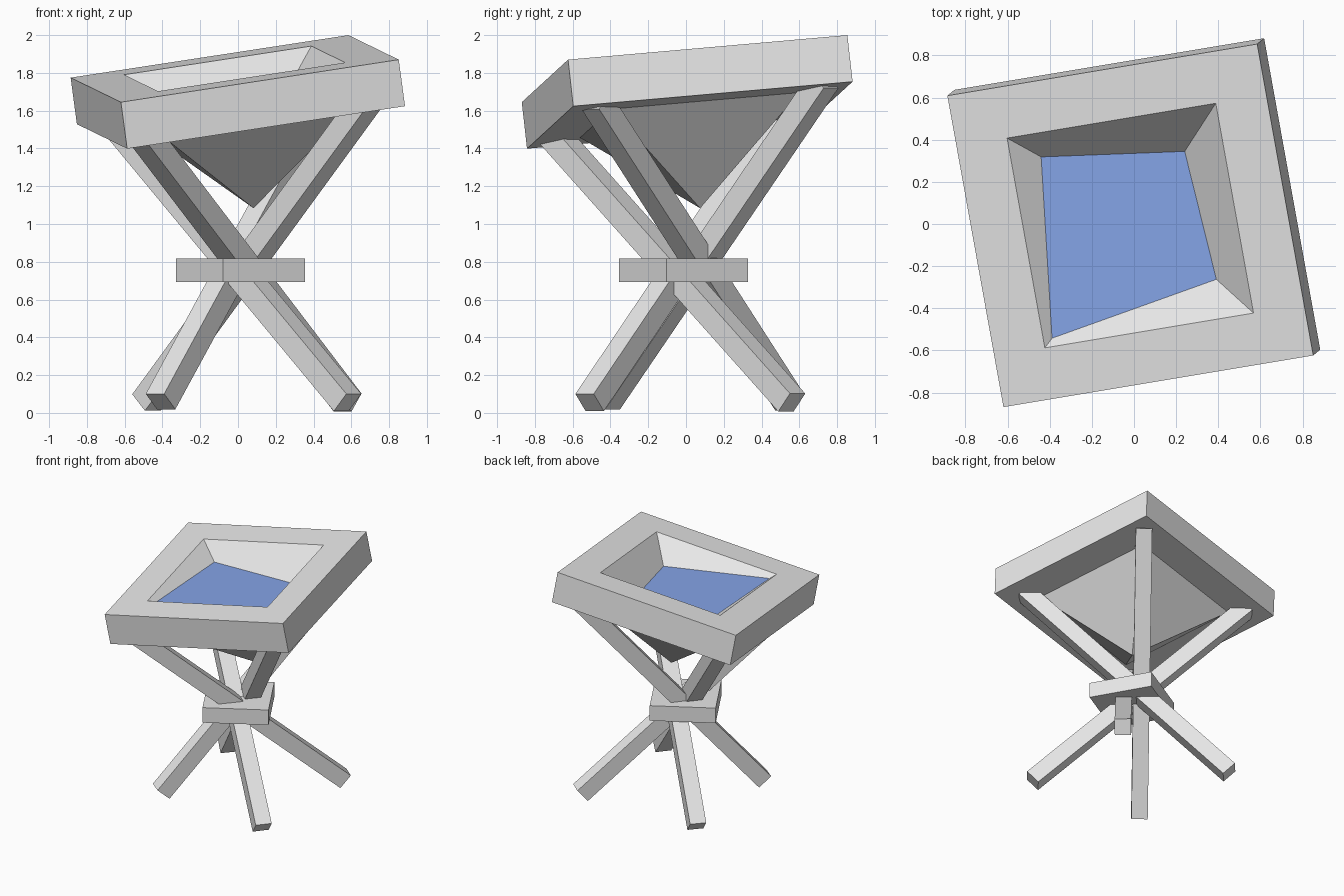
import bpy, bmesh, math
from mathutils import Vector, Matrix

if "Cube" in bpy.data.objects:
    bpy.data.objects.remove(bpy.data.objects["Cube"])


def material(name, color):
    m = bpy.data.materials.new(name)
    m.diffuse_color = (*color, 1)
    m.use_nodes = True
    m.node_tree.nodes["Principled BSDF"].inputs["Base Color"].default_value = m.diffuse_color
    return m


stone = material("light grey", (0.8, 0.8, 0.8))
blue = material("water blue", (0.25, 0.40, 0.86))


def add_mesh(name, verts, faces, mat, recalc=True):
    me = bpy.data.meshes.new(name)
    bm = bmesh.new()
    vs = [bm.verts.new(v) for v in verts]
    for f in faces:
        bm.faces.new([vs[i] for i in f])
    if recalc:
        bmesh.ops.recalc_face_normals(bm, faces=bm.faces[:])
    bm.to_mesh(me)
    bm.free()
    me.materials.append(mat)
    ob = bpy.data.objects.new(name, me)
    bpy.context.collection.objects.link(ob)
    return ob


def box(name, size, matrix, mat):
    x, y, z = (s / 2 for s in size)
    vs = [matrix @ Vector((a * x, b * y, c * z))
          for c in (-1, 1) for a, b in ((-1, -1), (1, -1), (1, 1), (-1, 1))]
    faces = [(3, 2, 1, 0), (4, 5, 6, 7)] + [
        (i, (i + 1) % 4, (i + 1) % 4 + 4, i + 4) for i in range(4)]
    return add_mesh(name, vs, faces, mat)


# Tilted local frame of the basin, origin at the middle of its top face
u = Vector((1.47, 0.245, 0.225)).normalized()
v = Vector((-0.265, 1.48, 0.13))
n = u.cross(v).normalized()
v = n.cross(u)
origin = Vector((-0.0175, -0.0075, 1.8225))


def local(a, b, c):
    return origin + u * a + v * b + n * c


def ring(half, depth):
    return [local(a * half, b * half, -depth)
            for a, b in ((-1, -1), (1, -1), (1, 1), (-1, 1))]


# Basin: square rim with a pyramid hollow and a matching pyramid underside
opening = ring(0.508, 0)
inner_apex = local(0, 0, -0.5)
verts = (opening + ring(0.754, 0) + ring(0.754, 0.25) + ring(0.508, 0.25)
         + [inner_apex, local(0, 0, -0.75)])
faces = []
for i in range(4):
    j = (i + 1) % 4
    faces.append((16, i, j))
    for k in (0, 4, 8):
        faces.append((k + i, k + j, k + 4 + j, k + 4 + i))
    faces.append((12 + i, 12 + j, 17))
add_mesh("basin", verts, faces, stone)

# Level water surface, cut where the hollow's corner edges reach its height
WATER_Z = 1.676
water = [p.lerp(inner_apex, (p.z - WATER_Z) / (p.z - inner_apex.z)) for p in opening]
add_mesh("water", water, [(0, 1, 2, 3)], blue, recalc=False)

# Centre block that ties the legs together
box("centre_block", (0.5, 0.5, 0.125),
    Matrix.Translation((0.0125, -0.0125, 0.755)) @ Matrix.Rotation(math.radians(30), 4, 'Z'),
    stone)

# Four crossing legs, each from a foot to the opposite rim corner
legs = {
    "front_left_leg": ((-0.41, -0.425, 0.06), (0.49, 0.70, 1.715)),
    "front_right_leg": ((0.58, -0.51, 0.055), (-0.65, 0.49, 1.54)),
    "back_right_leg": ((0.58, 0.56, 0.055), (-0.47, -0.67, 1.435)),
    "back_left_leg": ((-0.485, 0.55, 0.055), (0.65, -0.45, 1.61)),
}
for name, (foot, top) in legs.items():
    foot, top = Vector(foot), Vector(top)
    axis = (top - foot).normalized()
    top += axis * 0.06
    side = axis.cross(Vector((0, 0, 1))).normalized()
    up = axis.cross(side)
    rot = Matrix((side, up, axis)).transposed().to_4x4()
    box(name, (0.125, 0.125, (top - foot).length),
        Matrix.Translation((foot + top) / 2) @ rot, stone)
